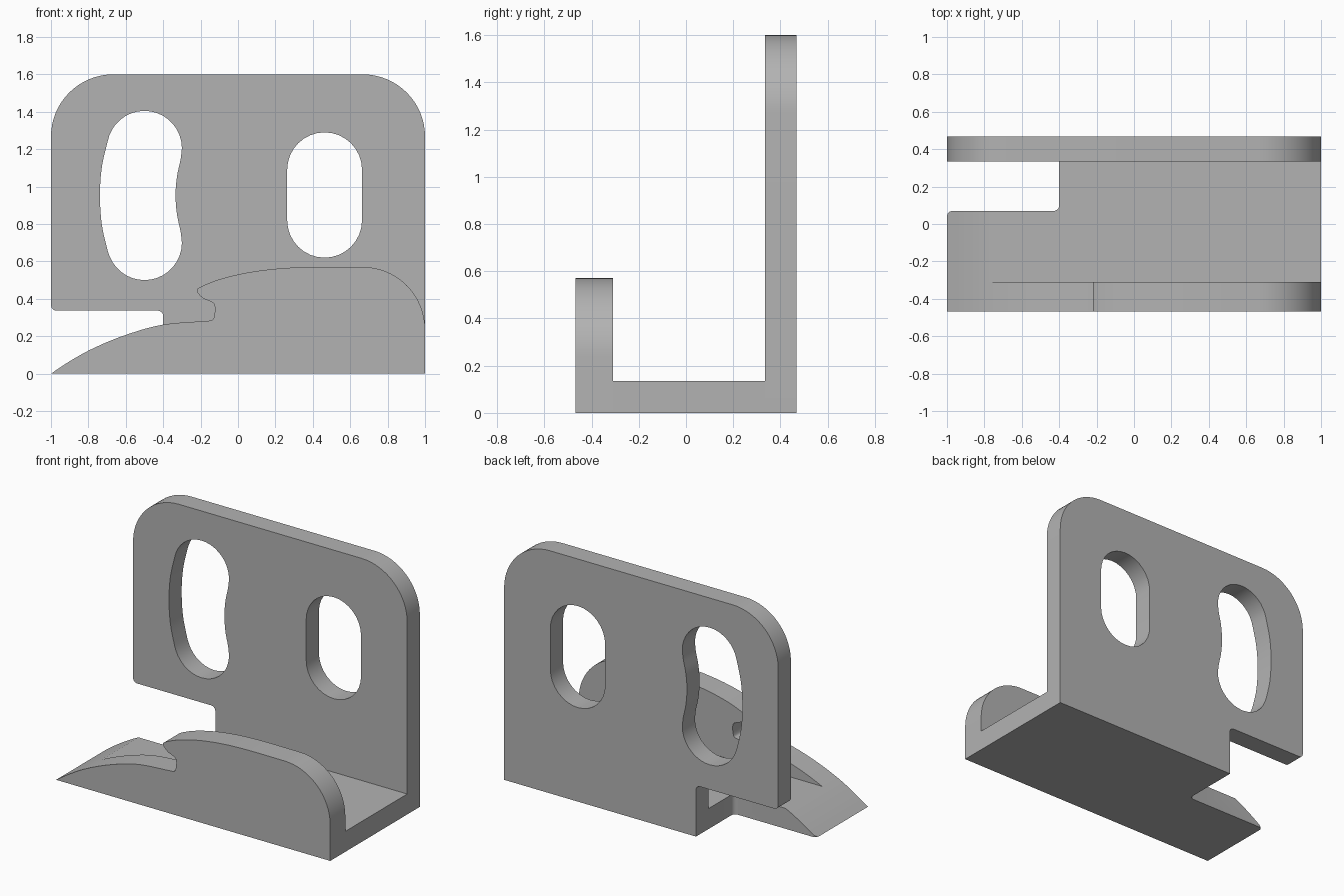
import bpy, math
from mathutils import Vector
from math import radians

if "Cube" in bpy.data.objects:
    bpy.data.objects.remove(bpy.data.objects["Cube"])

grey = bpy.data.materials.new("plain_grey")
grey.use_nodes = True
COLOUR = (0.45, 0.45, 0.45, 1)
grey.diffuse_color = COLOUR
grey.node_tree.nodes["Principled BSDF"].inputs["Base Color"].default_value = COLOUR


def arc(cx, cy, r, start, end, n=16):
    """Points on a circle between two angles in degrees."""
    angles = [radians(start + (end - start) * i / n) for i in range(n + 1)]
    return [(cx + r * math.cos(a), cy + r * math.sin(a)) for a in angles]


def smooth_path(points, n=6):
    """Smooth curve passing through a few points."""
    p = [Vector(q) for q in points]
    p = [2 * p[0] - p[1]] + p + [2 * p[-1] - p[-2]]
    out = []
    for a, b, c, d in zip(p, p[1:], p[2:], p[3:]):
        for i in range(n):
            t = i / n
            out.append(tuple(0.5 * (2 * b + (c - a) * t + (2 * a - 5 * b + 4 * c - d) * t * t
                                    + (3 * b - a - 3 * c + d) * t ** 3)))
    return out + [tuple(p[-2])]


def extrude(name, loops, low, high, upright=True):
    """Solid from an outline and holes, along y (upright) or z."""
    curve = bpy.data.curves.new(name, "CURVE")
    curve.dimensions = "2D"
    curve.fill_mode = "BOTH"
    curve.extrude = (high - low) / 2
    for loop in loops:
        spline = curve.splines.new("POLY")
        spline.points.add(len(loop) - 1)
        for point, (u, v) in zip(spline.points, loop):
            point.co = (u, v, 0, 1)
        spline.use_cyclic_u = True
    obj = bpy.data.objects.new(name, curve)
    bpy.context.collection.objects.link(obj)
    middle = (low + high) / 2
    obj.location = (0, middle, 0) if upright else (0, 0, middle)
    obj.rotation_euler.x = radians(90) if upright else 0
    bpy.ops.object.select_all(action="DESELECT")
    obj.select_set(True)
    bpy.context.view_layer.objects.active = obj
    bpy.ops.object.convert(target="MESH")
    obj = bpy.context.object
    bpy.ops.object.mode_set(mode="EDIT")
    bpy.ops.mesh.select_all(action="SELECT")
    bpy.ops.mesh.remove_doubles(threshold=0.0001)
    bpy.ops.mesh.normals_make_consistent(inside=False)
    bpy.ops.object.mode_set(mode="OBJECT")
    obj.data.materials.clear()
    obj.data.materials.append(grey)
    return obj


def finish(obj):
    bpy.ops.object.select_all(action="DESELECT")
    obj.select_set(True)
    bpy.context.view_layer.objects.active = obj
    bpy.ops.object.shade_smooth_by_angle(angle=radians(22))


FRONT, LIP, WALL, BACK = -0.467, -0.31, 0.335, 0.467
FLOOR, NOTCH, R = 0.135, -0.4, 0.333

# Back plate with two slots and a notched lower corner
outline = ([(NOTCH, 0), (1, 0)] + arc(1 - R, 1.6 - R, R, 0, 90)
           + arc(R - 1, 1.6 - R, R, 90, 180)
           + arc(-0.97, 0.367, 0.03, 180, 270, 6)
           + arc(NOTCH - 0.03, 0.307, 0.03, 90, 0, 6))
curved_slot = (arc(-0.5, 1.205, 0.2, 0, 160)
               + smooth_path([(-0.69, 1.27), (-0.727, 1.11), (-0.738, 0.953),
                              (-0.727, 0.79), (-0.69, 0.63)])[1:-1]
               + arc(-0.5, 0.7, 0.2, 200, 360)
               + smooth_path([(-0.3, 0.7), (-0.307, 0.76), (-0.326, 0.85), (-0.334, 0.953),
                              (-0.326, 1.055), (-0.307, 1.145), (-0.3, 1.205)])[1:-1])
straight_slot = arc(0.463, 1.09, 0.2, 0, 180) + arc(0.463, 0.82, 0.2, 180, 360)
finish(extrude("back_plate", [outline, curved_slot, straight_slot], WALL, BACK))

# Front lip: curved ramp, hooked undercut and rounded end
ramp = smooth_path([(-1, 0), (-0.9, 0.066), (-0.775, 0.135), (-0.6, 0.207),
                    (-0.4, 0.262), (-0.15, 0.283)])
hook = smooth_path([(-0.15, 0.283), (-0.132, 0.293), (-0.124, 0.33), (-0.126, 0.368),
                    (-0.142, 0.384), (-0.185, 0.402), (-0.218, 0.437), (-0.205, 0.461),
                    (-0.1, 0.504), (0.05, 0.54), (0.22, 0.562), (0.4, 0.57), (1 - R, 0.57)])
lip = ramp + hook[1:-1] + arc(1 - R, 0.57 - R, R, 90, 0) + [(1, 0)]
finish(extrude("front_lip", [lip], FRONT, LIP))

# Floor: ramped slab trimmed to its notched plan
slab = [p for p in ramp if p[1] < FLOOR - 0.001] + [(-0.775, FLOOR), (1, FLOOR), (1, 0)]
floor = extrude("floor", [slab], LIP, WALL)
plan = ([(-1.01, -0.6), (1.1, -0.6), (1.1, 0.6), (NOTCH, 0.6)]
        + arc(NOTCH - 0.03, 0.1, 0.03, 0, -90, 6)
        + arc(-0.97, 0.04, 0.03, 90, 180, 6))
trim = extrude("floor_trim", [plan], -0.1, 0.4, upright=False)
trim.hide_render = True
cut = floor.modifiers.new("notch", "BOOLEAN")
cut.operation = "INTERSECT"
cut.solver = "EXACT"
cut.object = trim
bpy.context.view_layer.objects.active = floor
bpy.ops.object.modifier_apply(modifier=cut.name)
bpy.data.objects.remove(trim)
finish(floor)
